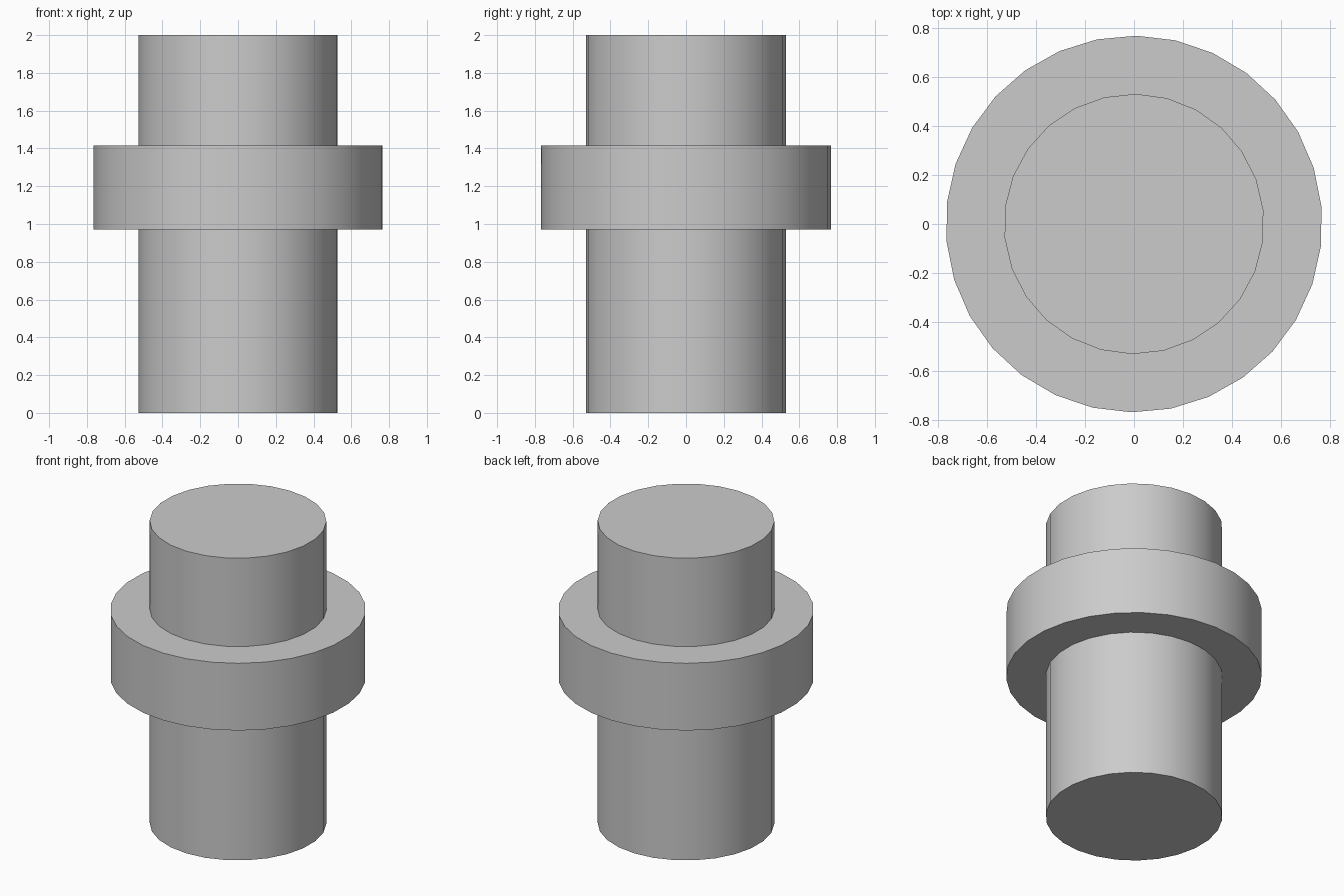
import bpy
from math import radians

cube = bpy.data.objects.get("Cube")
if cube:
    bpy.data.objects.remove(cube, do_unlink=True)

# Single grey finish
grey = bpy.data.materials.new("plain grey")
grey.use_nodes = True
colour = (0.6, 0.6, 0.6, 1)
grey.diffuse_color = colour
grey.node_tree.nodes["Principled BSDF"].inputs["Base Color"].default_value = colour


def cylinder(name, sides, radius, bottom, top):
    """Upright capped cylinder between two heights, smooth round its side."""
    bpy.ops.mesh.primitive_cylinder_add(
        vertices=sides, radius=radius, depth=top - bottom,
        location=(0, 0, (bottom + top) / 2), rotation=(0, 0, radians(-0.7)))
    part = bpy.context.object
    part.name = name
    part.data.materials.append(grey)
    bpy.ops.object.shade_smooth_by_angle(angle=radians(30))
    return part


# Full-height shaft
cylinder("shaft", 26, 0.53, 0, 2)

# Wide collar round the shaft
cylinder("collar", 30, 0.767, 0.97, 1.415)
